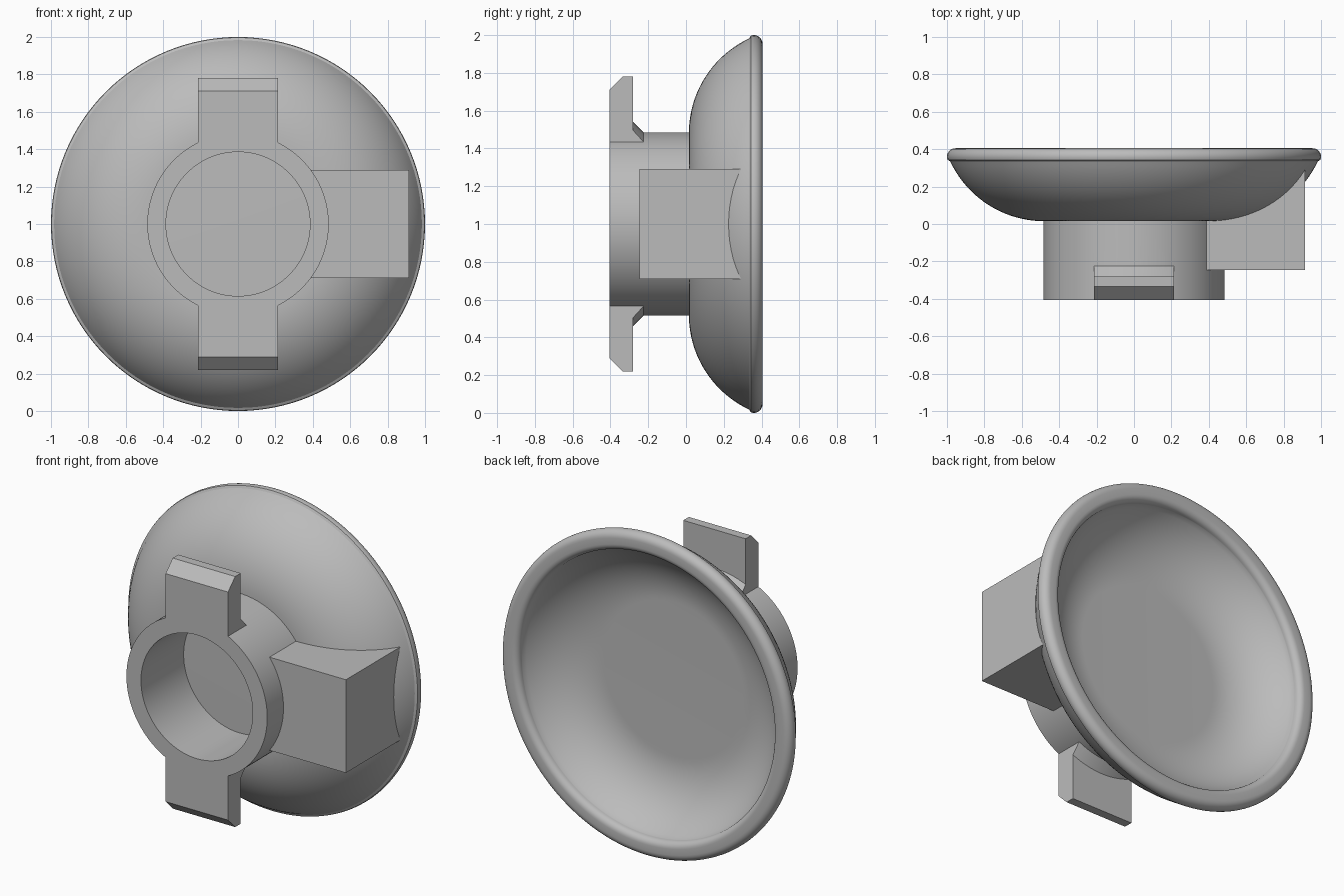
import bpy, bmesh
from math import sqrt, sin, cos, pi, radians

if "Cube" in bpy.data.objects:
    bpy.data.objects.remove(bpy.data.objects["Cube"])

GREY = (0.5, 0.5, 0.5, 1)
mat = bpy.data.materials.new("plain_grey")
mat.use_nodes = True
mat.diffuse_color = GREY
mat.node_tree.nodes["Principled BSDF"].inputs["Base Color"].default_value = GREY

FLAT_R, BOWL_R, FRONT_Y, CENTRE_Z = 0.48, 0.555, 0.015, 1.0
X_HALF, HUB_R, BURY_R = 0.215, 0.485, 0.44


def loft(name, rings, closed=False, caps=False):
    """Skin a row of matching closed loops."""
    bm = bmesh.new()
    loops = [[bm.verts.new(p) for p in ring] for ring in rings]
    pairs = list(zip(loops, loops[1:]))
    if closed:
        pairs.append((loops[-1], loops[0]))
    for a, b in pairs:
        n = len(a)
        for i in range(n):
            j = (i + 1) % n
            bm.faces.new((a[i], a[j], b[j], b[i]))
    if caps:
        bm.faces.new(loops[0])
        bm.faces.new(loops[-1])
    bmesh.ops.recalc_face_normals(bm, faces=bm.faces)
    mesh = bpy.data.meshes.new(name)
    bm.to_mesh(mesh)
    bm.free()
    obj = bpy.data.objects.new(name, mesh)
    bpy.context.collection.objects.link(obj)
    mesh.materials.append(mat)
    return obj


def lathe(name, profile, steps=128, **kw):
    """Turn (radius, y) points about the dish axis."""
    angles = [2 * pi * i / steps for i in range(steps)]
    return loft(name, [[(r * cos(a), y, CENTRE_Z + r * sin(a)) for a in angles]
                       for r, y in profile], **kw)


def arc(r, y, radius, start, end, n):
    """Arc points in the (radius, y) plane, angles in degrees."""
    turn = [radians(start + (end - start) * i / n) for i in range(n + 1)]
    return [(r + radius * cos(t), y + radius * sin(t)) for t in turn]


def smooth(obj):
    bpy.ops.object.select_all(action='DESELECT')
    obj.select_set(True)
    bpy.context.view_layer.objects.active = obj
    bpy.ops.object.shade_smooth_by_angle(angle=radians(30))


# Dish: bowl outside, rounded rim, concentric bowl inside
bowl_y = FRONT_Y + BOWL_R
profile = arc(FLAT_R, bowl_y, BOWL_R, -90, -25, 20)
profile += arc(0.955, 0.36, 0.045, -22, 90, 8)
profile += arc(0.918, 0.365, 0.04, 90, 180, 6)
profile += arc(FLAT_R, bowl_y, 0.45, -28, -90, 18)
smooth(lathe("dish", profile, caps=True))

# Hub: open tube on the front of the dish
hub = lathe("hub", [(0.385, -0.405), (HUB_R, -0.405), (HUB_R, 0.05), (0.385, 0.05)],
            closed=True)


# Tabs above and below the hub, chamfered, with a sloped root behind
def tab_section(x, side):
    def drop(r):
        return sqrt(r * r - x * x)
    section = [(-0.405, drop(BURY_R)), (-0.405, 0.71), (-0.335, 0.78), (-0.28, 0.78),
               (-0.28, drop(0.54)), (-0.225, drop(HUB_R)), (-0.225, drop(BURY_R))]
    return [(x, y, CENTRE_Z + side * z) for y, z in section]


for label, side in (("upper_tab", 1), ("lower_tab", -1)):
    tab = loft(label, [tab_section(X_HALF * i / 8, side) for i in range(-8, 9)], caps=True)
    join = hub.modifiers.new(label, 'BOOLEAN')
    join.operation, join.solver, join.object = 'UNION', 'EXACT', tab
    bpy.context.view_layer.objects.active = hub
    bpy.ops.object.modifier_apply(modifier=label)
    bpy.data.objects.remove(tab)
smooth(hub)


# Side block on the left, its back following the bowl
def block_ring(z, steps=16):
    start, end = sqrt(BURY_R ** 2 - z * z), 0.915
    xs = [start + (end - start) * i / steps for i in range(steps + 1)]
    back = []
    for x in xs:
        out = max(0, sqrt(x * x + z * z) - FLAT_R)
        back.append((x, bowl_y - sqrt(BOWL_R ** 2 - out ** 2) + 0.02, CENTRE_Z + z))
    return [(x, -0.245, CENTRE_Z + z) for x in xs] + back[::-1]


smooth(loft("side_block", [block_ring(0.29 * i / 8) for i in range(-8, 9)], caps=True))
